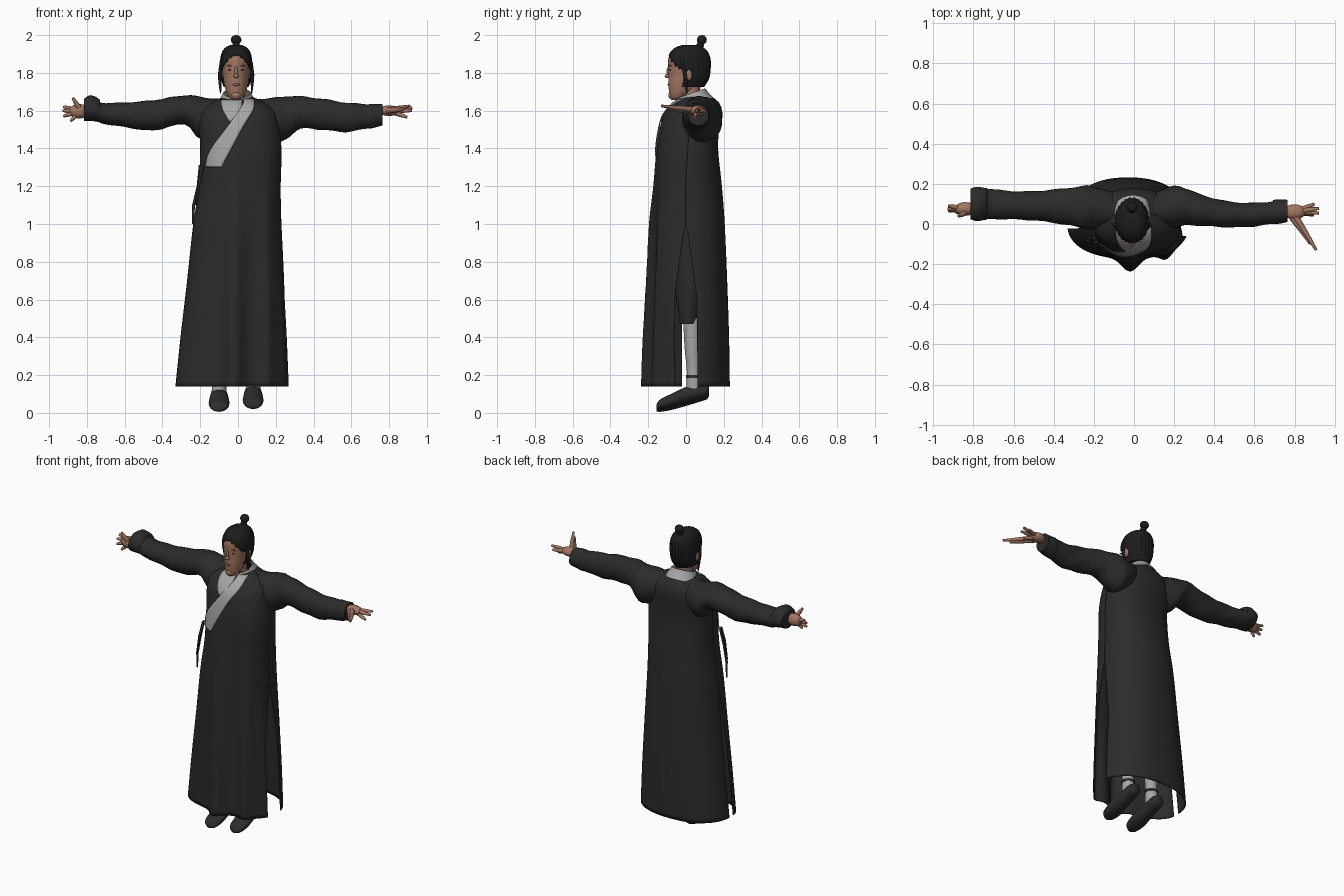
import bpy, bmesh, math
from mathutils import Vector

cube = bpy.data.objects.get("Cube")
if cube:
    bpy.data.objects.remove(cube)


def material(name, r, g, b):
    m = bpy.data.materials.new(name)
    m.use_nodes = True
    m.diffuse_color = (r, g, b, 1)
    m.node_tree.nodes["Principled BSDF"].inputs["Base Color"].default_value = (r, g, b, 1)
    return m


CLOTH = material("black cloth", .024, .024, .024)
HAIR = material("black hair", .012, .012, .012)
LINEN = material("grey linen", .38, .38, .38)
SKIN = material("skin", .36, .18, .12)
LIP = material("lips", .27, .11, .08)
SHOE = material("shoe leather", .026, .026, .028)


def finish(name, bm, mat, thickness=0):
    bmesh.ops.recalc_face_normals(bm, faces=bm.faces)
    me = bpy.data.meshes.new(name)
    bm.to_mesh(me)
    bm.free()
    me.materials.append(mat)
    me.shade_smooth()
    me.set_sharp_from_angle(angle=math.radians(55))
    ob = bpy.data.objects.new(name, me)
    bpy.context.collection.objects.link(ob)
    if thickness:
        mod = ob.modifiers.new("thickness", "SOLIDIFY")
        mod.thickness = thickness
    return ob


def refine(rows, k=4):
    """Catmull-Rom interpolation of rows of numbers."""
    out = []
    for i in range(len(rows) - 1):
        p0, p1 = rows[max(i - 1, 0)], rows[i]
        p2, p3 = rows[i + 1], rows[min(i + 2, len(rows) - 1)]
        for j in range(k):
            t = j / k
            out.append([b + .5 * t * (c - a + t * (2*a - 5*b + 4*c - d + t * (3*(b - c) + d - a)))
                        for a, b, c, d in zip(p0, p1, p2, p3)])
    return out + [list(rows[-1])]


def grid(bm, rows, closed=False):
    vs = [[bm.verts.new(p) for p in row] for row in rows]
    n = len(rows[0])
    for r, s in zip(vs, vs[1:]):
        for i in range(n if closed else n - 1):
            j = (i + 1) % n
            bm.faces.new((r[i], r[j], s[j], s[i]))
    return vs


def loft(name, rows, axis, mat, seg=24, wrinkle=0, ripple=0, caps=True, keep=None, thickness=0):
    """Rows are x, y, z, first radius, second radius of rings facing one axis."""
    a, b = {"x": ((0, 1, 0), (0, 0, 1)), "y": ((1, 0, 0), (0, 0, 1)),
            "z": ((1, 0, 0), (0, 1, 0))}[axis]
    a, b = Vector(a), Vector(b)
    rings = []
    for x, y, z, ra, rb in refine(rows):
        ring = []
        for i in range(seg):
            t = math.tau * i / seg
            s = 1 + wrinkle * math.sin(45 * x + 2 * math.sin(t) + 2 * t) - (ripple if i % 3 == 0 else 0)
            ring.append(Vector((x, y, z)) + s * (ra * math.cos(t) * a + rb * math.sin(t) * b))
        rings.append(ring)
    bm = bmesh.new()
    vs = grid(bm, rings, True)
    if caps:
        bm.faces.new(vs[0])
        bm.faces.new(vs[-1])
    if keep:
        drop = [f for f in bm.faces if not keep(f.calc_center_median())]
        bmesh.ops.delete(bm, geom=drop, context="FACES")
    return finish(name, bm, mat, thickness)


def ball(name, loc, size, mat):
    bm = bmesh.new()
    bmesh.ops.create_uvsphere(bm, u_segments=20, v_segments=12, radius=1)
    for v in bm.verts:
        v.co = Vector(loc) + v.co * Vector(size)
    return finish(name, bm, mat)


def tube(name, points, radii, mat):
    cu = bpy.data.curves.new(name, "CURVE")
    cu.dimensions = "3D"
    cu.bevel_depth, cu.bevel_resolution, cu.use_fill_caps = 1, 2, True
    sp = cu.splines.new("POLY")
    sp.points.add(len(points) - 1)
    for p, co, r in zip(sp.points, points, radii):
        p.co, p.radius = (*co, 1), r
    sp.use_smooth = True
    cu.materials.append(mat)
    bpy.context.collection.objects.link(bpy.data.objects.new(name, cu))


# Robe body: z, left edge, right edge, middle y, front y, back y, centre fold depth
N = 2.3
BODY = refine([(.14, -.332, .275, 0, -.172, .232, .066), (.4, -.305, .264, 0, -.172, .228, .058),
               (.7, -.27, .247, 0, -.17, .218, .042), (1, -.237, .23, 0, -.166, .205, .03),
               (1.2, -.207, .226, 0, -.16, .19, .014), (1.4, -.2, .23, .01, -.153, .17, .003),
               (1.55, -.205, .21, .02, -.128, .178, 0), (1.61, -.18, .185, .03, -.094, .17, 0),
               (1.65, -.125, .125, .04, -.055, .148, 0), (1.672, -.08, .08, .05, -.01, .125, 0)], 6)


def power(v):
    return math.copysign(abs(v) ** (2 / N), v)


def bump(x, centre, width):
    return math.exp(-((x - centre) / width) ** 2)


def folds(x, depth):
    return depth * (bump(x, -.02, .055) + .5 * bump(x, .16, .04))


def panel(name, front):
    slit = .32 if front else .22
    rows = []
    for z, xl, xr, yc, yf, yb, fold in BODY:
        opening = slit * min(1, max(0, 1 - z) / .4)
        start, end = opening * .3, math.pi - opening
        row = []
        for i in range(65):
            t = start + (end - start) * i / 64
            x = (xl + xr) / 2 - (xr - xl) / 2 * power(math.cos(t))
            y = yc + ((yf if front else yb) - yc) * power(math.sin(t))
            row.append((x, y - folds(x, fold) * front, z))
        rows.append(row)
    bm = bmesh.new()
    grid(bm, rows)
    finish(name, bm, CLOTH, .006)


panel("robe_front", True)
panel("robe_back", False)


def front_y(x, z):
    for p, q in zip(BODY, BODY[1:]):
        if p[0] <= z <= q[0]:
            break
    t = min(1, max(0, (z - p[0]) / (q[0] - p[0])))
    _, xl, xr, yc, yf, _, fold = [a + t * (b - a) for a, b in zip(p, q)]
    u = min(1, abs(2 * x - xl - xr) / (xr - xl))
    return yc + (yf - yc) * (1 - u ** N) ** (1 / N) - folds(x, fold)


# Crossed collar: inner x, z and outer x, z along each band
def band(name, rows, lift):
    strip = []
    for xi, zi, xo, zo in refine(rows):
        pts = [(xi + (xo - xi) * i / 6, zi + (zo - zi) * i / 6) for i in range(7)]
        strip.append([(x, front_y(x, z) - lift, z) for x, z in pts])
    bm = bmesh.new()
    grid(bm, strip)
    finish(name, bm, LINEN, .004)


band("collar_under", [(.02, 1.66, -.09, 1.66), (.02, 1.625, -.083, 1.61), (.01, 1.575, -.045, 1.54)], .007)
band("collar_over", [(.03, 1.665, .085, 1.665), (.02, 1.625, .083, 1.61), (-.05, 1.525, .03, 1.52),
                     (-.13, 1.42, -.035, 1.4), (-.163, 1.36, -.07, 1.337), (-.175, 1.302, -.088, 1.302)], .01)
neckband = loft("collar_neck", [(-.005, .045, 1.635, .108, .1), (-.005, .036, 1.67, .088, .084),
                                (-.005, .03, 1.7, .074, .072)], "z", LINEN, caps=False, thickness=.005)
for v in neckband.data.vertices:
    v.co.z += .35 * (v.co.y - .05)

# Side ties
tube("tie_long", [(-.2, -.07, 1.31), (-.212, -.09, 1.2), (-.235, -.085, 1.1), (-.24, -.08, 1)], (.008, .007, .008, .005), CLOTH)
tube("tie_short", [(-.19, -.09, 1.31), (-.205, -.11, 1.22), (-.222, -.11, 1.1)], (.009, .007, .005), CLOTH)

# Sleeves
loft("right_sleeve", [(-.07, .065, 1.575, .08, .085), (-.2, .08, 1.56, .108, .112), (-.28, .085, 1.605, .1, .077),
                      (-.45, .09, 1.575, .077, .08), (-.6, .093, 1.578, .07, .065), (-.72, .1, 1.587, .076, .055),
                      (-.735, .1, 1.6, .081, .062), (-.78, .1, 1.612, .084, .068), (-.815, .1, 1.605, .074, .058)],
     "x", CLOTH, wrinkle=.03)
loft("left_sleeve", [(.07, .065, 1.575, .08, .085), (.2, .085, 1.55, .105, .118), (.26, .085, 1.565, .092, .112),
                     (.33, .07, 1.59, .078, .086), (.45, .05, 1.58, .066, .082), (.57, .045, 1.565, .06, .078),
                     (.68, .055, 1.57, .056, .065), (.7, .06, 1.572, .061, .065), (.765, .065, 1.577, .055, .057)],
     "x", CLOTH, wrinkle=.03)

# Hands
HANDS = {"left": ((.8, .06, 1.6), (.055, .038, .028),
                  [(.9, .1, 1.6), (.922, .078, 1.615), (.922, .055, 1.6), (.895, .045, 1.565)]),
         "right": ((-.84, .075, 1.597), (.055, .034, .038),
                   [(-.925, .09, 1.622), (-.93, .075, 1.6), (-.925, .065, 1.57), (-.885, .055, 1.545)])}
for side, (palm, size, tips) in HANDS.items():
    ball(side + "_palm", palm, size, SKIN)
    for i, tip in enumerate(tips):
        tube(f"{side}_finger_{i + 1}", [palm, Vector(palm).lerp(Vector(tip), .6), tip], (.014, .012, .007), SKIN)
tube("left_index", [(.8, .045, 1.605), (.86, -.05, 1.615), (.908, -.13, 1.625)], (.016, .012, .007), SKIN)
tube("left_thumb", [(.79, .03, 1.6), (.84, -.04, 1.603), (.88, -.1, 1.61)], (.016, .012, .007), SKIN)
tube("right_thumb", [(-.84, .06, 1.61), (-.86, .045, 1.645), (-.875, .04, 1.668)], (.015, .012, .007), SKIN)

# Legs and shoes
for side, x, lift in (("left", .08, .015), ("right", -.1, 0)):
    loft(side + "_trouser", [(x, .02, 1, .09, .1), (x, .02, .7, .085, .085), (x, .015, .53, .065, .055),
                             (x, .012, .47, .055, .045)], "z", CLOTH)
    loft(side + "_sock", [(x, .03, .5, .045, .045), (x, .035, .35, .043, .043), (x, .04, .22, .036, .036),
                          (x, .045, .1, .04, .045)], "z", LINEN)
    loft(side + "_ankle_tie", [(x, .04, .185, .041, .041), (x, .04, .2, .041, .041)], "z", SHOE)
    loft(side + "_shoe", [(x, -.155, .02 + lift, .02, .012), (x, -.135, .032 + lift, .045, .026),
                          (x, -.08, .05 + lift, .055, .035), (x, -.01, .076 + lift, .05, .042),
                          (x, .07, .098 + lift, .043, .04), (x, .11, .105 + lift, .036, .033),
                          (x, .122, .108 + lift, .018, .018)], "y", SHOE)

# Head, with rings given as z, front y, back y, half width
CX = -.01


def head_rows(rows, grow=0):
    return [(CX, (f + b) / 2, z, w + grow, (b - f) / 2 + grow) for z, f, b, w in rows]


loft("neck", [(CX, .03, 1.58, .055, .05), (CX, .025, 1.66, .046, .046), (CX, .03, 1.75, .048, .05)], "z", SKIN)
loft("head", head_rows([(1.657, -.075, -.035, .018), (1.67, -.085, -.005, .036), (1.7, -.09, .04, .052),
                        (1.74, -.093, .08, .063), (1.78, -.093, .108, .069), (1.83, -.094, .115, .074),
                        (1.88, -.093, .112, .072), (1.92, -.07, .09, .055), (1.94, -.03, .05, .025)]),
     "z", SKIN, seg=32)
SCALP = [(1.725, -.06, .085, .055), (1.77, -.085, .112, .07), (1.82, -.088, .12, .075), (1.87, -.088, .12, .074),
         (1.91, -.073, .106, .064), (1.935, -.045, .08, .045), (1.947, -.01, .05, .02)]
loft("hair", head_rows(SCALP, .011), "z", HAIR, seg=72, ripple=.045, thickness=.004,
     keep=lambda c: c.y > -.015 or c.z > 1.893 - 12 * (c.x - CX) ** 2)
ball("hair_knot", (CX, .075, 1.945), (.02, .02, .02), HAIR)
ball("topknot", (CX, .084, 1.975), (.028, .026, .025), HAIR)

# Face details
ball("nose_bridge", (CX, -.091, 1.805), (.009, .012, .03), SKIN)
ball("nose_tip", (CX, -.099, 1.783), (.014, .014, .011), SKIN)
ball("lips", (CX, -.091, 1.738), (.02, .006, .007), LIP)
ball("chin", (CX, -.078, 1.682), (.024, .016, .02), SKIN)
for side, s in (("left", 1), ("right", -1)):
    ball(side + "_ear", (CX + s * .078, .015, 1.79), (.012, .018, .03), SKIN)
    ball(side + "_eye", (CX + s * .031, -.082, 1.815), (.011, .006, .003), HAIR)
    ball(side + "_brow", (CX + s * .033, -.083, 1.838), (.018, .006, .003), LIP)
    tube(side + "_side_lock", [(CX + s * .078, -.02, 1.86), (CX + s * .087, -.005, 1.79),
                               (CX + s * .085, .002, 1.74), (CX + s * .082, .005, 1.69)],
         (.009, .01, .008, .003), HAIR)
